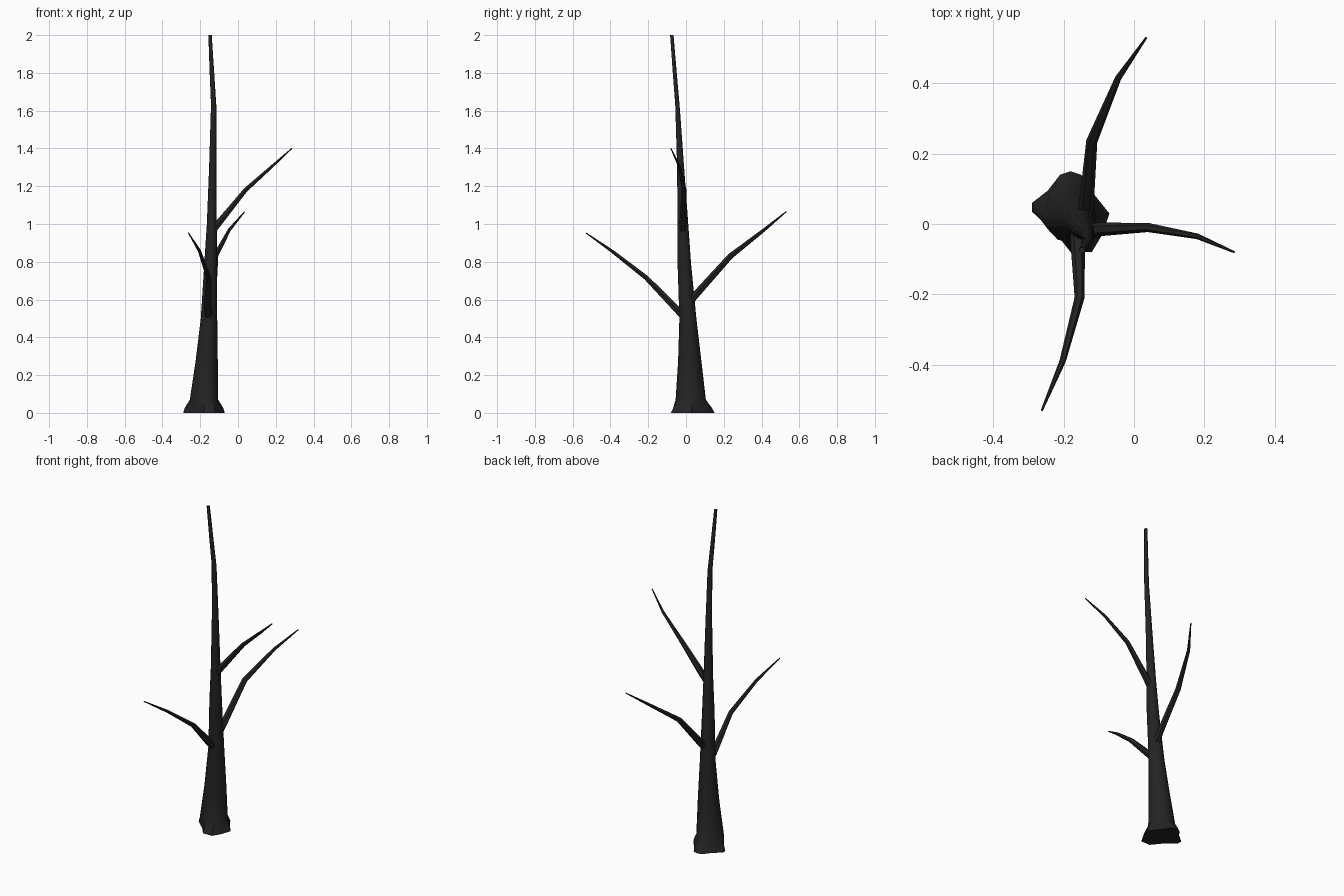
import bpy, bmesh, math
from mathutils import Vector

if "Cube" in bpy.data.objects:
    bpy.data.objects.remove(bpy.data.objects["Cube"])

bark = bpy.data.materials.new("charcoal bark")
bark.diffuse_color = (0.017, 0.017, 0.017, 1)
bark.use_nodes = True
bark.node_tree.nodes["Principled BSDF"].inputs["Base Color"].default_value = bark.diffuse_color


def skin(name, rings):
    """Bridge equal-sized rings of points into a capped tube."""
    bm = bmesh.new()
    loops = [[bm.verts.new(p) for p in ring] for ring in rings]
    n = len(loops[0])
    for a, b in zip(loops, loops[1:]):
        for i in range(n):
            j = (i + 1) % n
            bm.faces.new((a[i], a[j], b[j], b[i]))
    bm.faces.new(loops[0][::-1])
    bm.faces.new(loops[-1])
    bmesh.ops.recalc_face_normals(bm, faces=bm.faces)
    me = bpy.data.meshes.new(name)
    bm.to_mesh(me)
    bm.free()
    me.materials.append(bark)
    ob = bpy.data.objects.new(name, me)
    bpy.context.collection.objects.link(ob)
    bpy.context.view_layer.objects.active = ob
    ob.select_set(True)
    bpy.ops.object.shade_smooth_by_angle(angle=math.radians(40))
    ob.select_set(False)


def branch(name, path, radii, sides=6):
    """Tapered tube along a bent path."""
    pts = [Vector(p) for p in path]
    rings = []
    for k, (p, r) in enumerate(zip(pts, radii)):
        d = (pts[min(k + 1, len(pts) - 1)] - pts[max(k - 1, 0)]).normalized()
        u = d.cross(Vector((0, 0, 1))).normalized()
        v = u.cross(d)
        rings.append([p + r * (math.cos(t) * u + math.sin(t) * v)
                      for t in (2 * math.pi * i / sides for i in range(sides))])
    skin(name, rings)


# Flared root outline, then oval trunk rings: z, min x, max x, min y, max y
roots = [(-.07, .03), (-.11, .08), (-.15, .14), (-.18, .15), (-.21, .14), (-.245, .095),
         (-.29, .06), (-.29, .035), (-.22, -.03), (-.18, -.08), (-.12, -.08), (-.09, -.03)]
levels = [(.07, -.255, -.105, -.055, .105), (.27, -.225, -.107, -.042, .082),
          (.5, -.197, -.11, -.035, .055), (.8, -.178, -.11, -.045, .026),
          (1.0, -.165, -.113, -.045, .012), (1.3, -.153, -.114, -.047, -.01),
          (1.63, -.143, -.115, -.057, -.034), (1.8, -.15, -.126, -.07, -.049),
          (2.0, -.157, -.139, -.084, -.066)]
trunk = [[(x, y, 0) for x, y in roots],
         [(-.18 + (x + .18) * .93, .033 + (y - .033) * .9, .025) for x, y in roots]]
for z, x0, x1, y0, y1 in levels:
    trunk.append([((x0 + x1) / 2 + (x1 - x0) / 2 * math.cos(t),
                   (y0 + y1) / 2 + (y1 - y0) / 2 * math.sin(t), z)
                  for t in (2 * math.pi * i / 12 for i in range(12))])
skin("trunk", trunk)

# Three bent branches
radii = (.022, .019, .013, .008, .003)
branch("right_branch", [(-.14, -.02, .96), (-.09, -.015, 1.02), (.04, -.01, 1.18),
                        (.18, -.035, 1.305), (.285, -.08, 1.4)], radii)
branch("back_branch", [(-.145, .0, .57), (-.135, .06, .635), (-.12, .235, .83),
                       (-.045, .415, .97), (.035, .53, 1.065)], (.024, .021, .016, .009, .003))
branch("front_branch", [(-.155, .0, .50), (-.16, -.05, .55), (-.155, -.21, .715),
                        (-.203, -.39, .855), (-.262, -.53, .953)], (.024, .021, .014, .009, .003))
